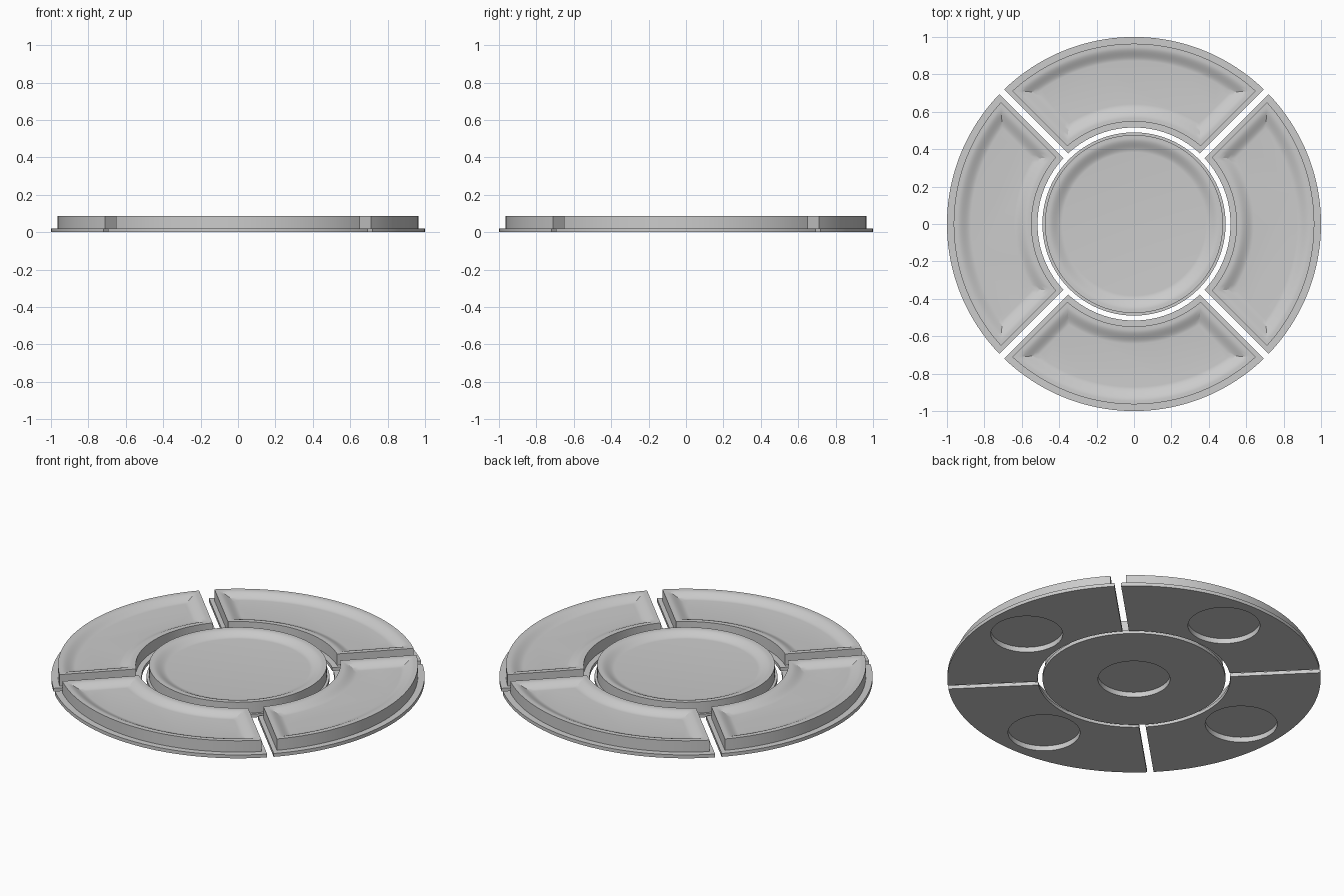
import bpy, bmesh, math

if "Cube" in bpy.data.objects:
    bpy.data.objects.remove(bpy.data.objects["Cube"])

grey = bpy.data.materials.new("light grey")
grey.diffuse_color = (0.6, 0.6, 0.6, 1)
grey.use_nodes = True
grey.node_tree.nodes["Principled BSDF"].inputs["Base Color"].default_value = grey.diffuse_color

PLATE_H, TOP_H, RECESS_H = 0.02, 0.087, 0.03   # plate top, rim top, underside recess depth
DISH_D, RECESS_R = 0.025, 0.193                # dish depth, recess radius


def sector(r_in, r_out, gap):
    """Outline of a quarter ring facing +x, its straight sides set back by gap."""
    a_out = math.pi / 4 - math.asin(gap / r_out)
    a_in = math.pi / 4 - math.asin(gap / r_in)
    pol = lambda r, a: (r * math.cos(a), r * math.sin(a))
    mix = lambda p, q, t: (p[0] + (q[0] - p[0]) * t, p[1] + (q[1] - p[1]) * t)
    n, m, k = 40, 28, 10
    pts = [pol(r_out, -a_out + 2 * a_out * i / n) for i in range(n)]
    pts += [mix(pol(r_out, a_out), pol(r_in, a_in), i / k) for i in range(k)]
    pts += [pol(r_in, a_in - 2 * a_in * i / m) for i in range(m)]
    pts += [mix(pol(r_in, -a_in), pol(r_out, -a_out), i / k) for i in range(k)]
    return pts


def circle(r, n=96):
    return [(r * math.cos(2 * math.pi * i / n), r * math.sin(2 * math.pi * i / n)) for i in range(n)]


def loft(name, loops, turn=0.0):
    """Join equal-length (outline, height) loops and cap both ends."""
    bm = bmesh.new()
    rings = [[bm.verts.new((x, y, z)) for x, y in pts] for pts, z in loops]
    for a, b in zip(rings, rings[1:]):
        for i in range(len(a)):
            j = (i + 1) % len(a)
            bm.faces.new((a[i], a[j], b[j], b[i]))
    bm.faces.new(rings[0][::-1])
    bm.faces.new(rings[-1])
    bmesh.ops.recalc_face_normals(bm, faces=bm.faces)
    mesh = bpy.data.meshes.new(name)
    bm.to_mesh(mesh)
    bm.free()
    mesh.materials.append(grey)
    ob = bpy.data.objects.new(name, mesh)
    bpy.context.collection.objects.link(ob)
    ob.rotation_euler.z = turn
    bpy.ops.object.select_all(action='DESELECT')
    ob.select_set(True)
    bpy.context.view_layer.objects.active = ob
    bpy.ops.object.shade_smooth_by_angle(angle=math.radians(30))


def tray(name, plate, block, cx, turn=0.0):
    """Tray with underside recess at (cx, 0), thin plate, raised block and dished top."""
    angles = [math.atan2(y, x - cx) for x, y in plate]
    recess = [(cx + RECESS_R * math.cos(a), RECESS_R * math.sin(a)) for a in angles]
    loops = [(recess, RECESS_H), (recess, 0), (plate, 0), (plate, PLATE_H),
             (block(0), PLATE_H), (block(0), TOP_H)]
    # soft slope from the rim down to the flat dish floor
    steps = 10
    for i in range(steps + 1):
        t = i / steps
        loops.append((block(0.018 + 0.075 * t), TOP_H - DISH_D * t * t * (3 - 2 * t)))
    loft(name, loops, turn)


# Round middle tray
tray("center_tray", circle(0.49), lambda d: circle(0.476 - d), 0)

# Four quarter-ring trays around it
for q in range(4):
    tray(f"outer_tray_{q + 1}", sector(0.516, 1.0, 0.018),
         lambda d: sector(0.548 + d, 0.964 - d, 0.042 + d), 0.75, q * math.pi / 2)
